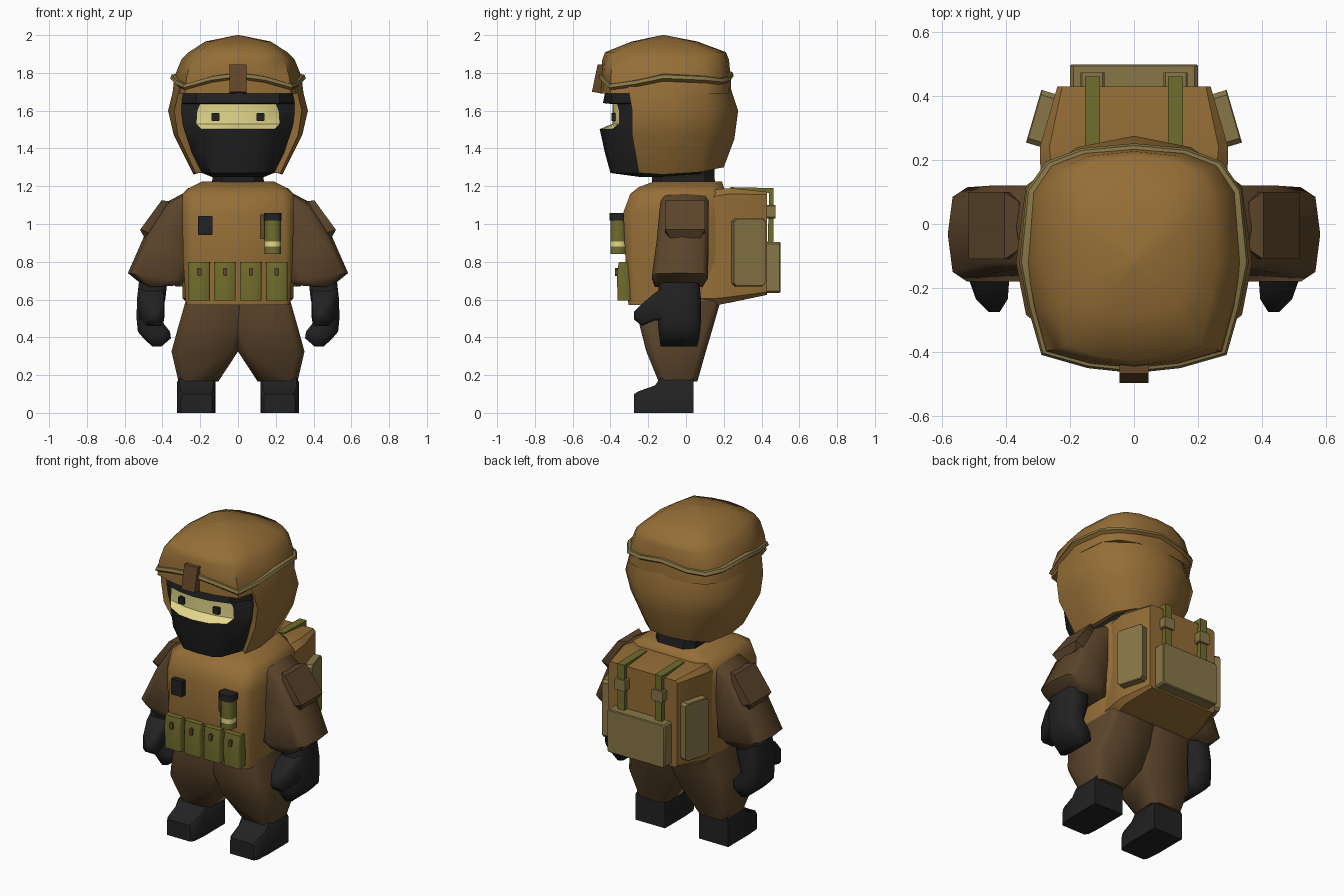
import bpy, bmesh, math
from mathutils import Vector


def mat(name, r, g, b):
    m = bpy.data.materials.new(name)
    m.diffuse_color = (r, g, b, 1)
    return m


TAN = mat("tan", 0.30, 0.156, 0.038)
BROWN = mat("dark_brown", 0.104, 0.058, 0.024)
BLACK = mat("black", 0.016, 0.016, 0.017)
OLIVE = mat("olive", 0.160, 0.150, 0.026)
KHAKI = mat("khaki", 0.245, 0.183, 0.063)
CREAM = mat("cream", 0.78, 0.69, 0.26)
LEATHER = mat("leather", 0.128, 0.061, 0.021)


def loft(name, rings, mats, closed=True, caps=True, angle=40, rule=None):
    """Skin a list of equal-length rings of 3D points."""
    mats = mats if isinstance(mats, list) else [mats]
    bm = bmesh.new()
    vs = [[bm.verts.new(p) for p in r] for r in rings]
    n = len(rings[0])
    for a, b in zip(vs, vs[1:]):
        for i in range(n if closed else n - 1):
            j = (i + 1) % n
            bm.faces.new((a[i], a[j], b[j], b[i]))
    if caps and closed:
        bm.faces.new(vs[0])
        bm.faces.new(vs[-1])
    bmesh.ops.remove_doubles(bm, verts=bm.verts, dist=1e-4)
    bmesh.ops.recalc_face_normals(bm, faces=bm.faces)
    if rule:
        for f in bm.faces:
            f.material_index = rule(f)
    me = bpy.data.meshes.new(name)
    bm.to_mesh(me)
    bm.free()
    for m in mats:
        me.materials.append(m)
    ob = bpy.data.objects.new(name, me)
    bpy.context.collection.objects.link(ob)
    if angle:
        bpy.ops.object.select_all(action='DESELECT')
        ob.select_set(True)
        bpy.context.view_layer.objects.active = ob
        bpy.ops.object.shade_smooth_by_angle(angle=math.radians(angle))
    return ob


def rr(u0, u1, v0, v1, b):
    """Rectangle with chamfered corners."""
    return [(u0 + b, v0), (u1 - b, v0), (u1, v0 + b), (u1, v1 - b),
            (u1 - b, v1), (u0 + b, v1), (u0, v1 - b), (u0, v0 + b)]


def level(z, x0, x1, y0, y1, b):
    return [(x, y, z) for x, y in rr(x0, x1, y0, y1, b)]


def full(half):
    """Mirror a front-to-back half ring across x = 0."""
    return half + [(-x, y, z) for x, y, z in reversed(half) if x > 1e-6]


def box(name, x0, x1, y0, y1, z0, z1, m, b=0.006):
    """Block whose edges are chamfered as seen from the front."""
    return loft(name, [[(x, y, z) for x, z in rr(x0, x1, z0, z1, b)] for y in (y0, y1)], m, angle=0)


# ---- helmet dome, rim band and side shell
H = [(0, -.455), (.14, -.44), (.28, -.40), (.32, -.26), (.347, -.12), (.325, .10), (.265, .185), (.16, .225), (0, .24)]


def dome(z, sx, sy):
    return full([(x * sx, -.12 + (y + .12) * sy, z) for x, y in H])


loft("helmet_dome", [dome(1.69, 1, 1), dome(1.78, .97, .99), dome(1.87, .865, .965), dome(1.91, .75, .92),
                     dome(1.966, .50, .50), dome(2.0, .02, .02)], TAN, angle=50)

BAND_Z = [1.785, 1.765, 1.725, 1.745, 1.775, 1.765, 1.755, 1.765, 1.79]


def band(s, dz):
    return full([(x * s, -.12 + (y + .12) * s, z + dz) for (x, y), z in zip(H, BAND_Z)])


loft("helmet_band", [band(.95, .020), band(1.015, .015), band(1.035, -.004), band(.97, -.022)],
     [KHAKI, TAN], caps=False, rule=lambda f: 0 if f.normal.z > -.15 else 1)

SHELL = [
    [(.255, -.27, 1.74), (.305, -.31, 1.74), (.335, -.12, 1.74), (.312, .10, 1.74), (.165, .207, 1.74), (0, .23, 1.74)],
    [(.285, -.27, 1.60), (.338, -.285, 1.60), (.37, -.12, 1.60), (.338, .12, 1.60), (.18, .24, 1.60), (0, .276, 1.60)],
    [(.265, -.26, 1.47), (.318, -.285, 1.47), (.34, -.12, 1.47), (.315, .10, 1.47), (.17, .22, 1.47), (0, .256, 1.45)],
    [(.185, -.22, 1.27), (.225, -.25, 1.27), (.235, -.12, 1.262), (.22, .08, 1.275), (.13, .17, 1.295), (0, .20, 1.30)],
    [(.15, -.20, 1.28), (.18, -.22, 1.28), (.19, -.12, 1.275), (.18, .06, 1.285), (.11, .13, 1.305), (0, .15, 1.31)]]
loft("helmet_side_shell", [h + [(-x, y, z) for x, y, z in reversed(h[:-1])] for h in SHELL], TAN, closed=False, angle=50)
loft("helmet_mount", [[(x, y, z) for y, z in ((-.42, 1.845), (-.468, 1.845), (-.498, 1.70), (-.44, 1.69))]
                      for x in (-.046, .046)], LEATHER, angle=0)

# ---- masked head with eye opening
FACE = [(1.25, -.25, -.24, .14, -.18, .14), (1.27, -.40, -.36, .14, -.23, .19), (1.38, -.43, -.375, .19, -.26, .245),
        (1.503, -.457, -.39, .195, -.28, .285), (1.53, -.39, -.355, .22, -.28, .292),
        (1.60, -.39, -.355, .215, -.28, .30), (1.635, -.39, -.365, .20, -.28, .30),
        (1.64, -.44, -.395, .22, -.28, .30), (1.69, -.43, -.395, .22, -.30, .29)]
loft("masked_head", [full([(0, c, z), (.1, c * .8 + f * .2, z), (xf, f, z), (xe, e, z), (xe * .8, .08, z), (0, .14, z)])
                     for z, c, f, xf, e, xe in FACE], [BLACK, CREAM], angle=30,
     rule=lambda f: int(1.505 < f.calc_center_median().z < 1.634 and f.calc_center_median().y < -.345))
for s in (-1, 1):
    box("eye", s * .12 - .021, s * .12 + .021, -.394, -.37, 1.545, 1.588, BLACK, .004)
loft("neck", [level(1.20, -.14, .14, -.18, .16, .05), level(1.245, -.135, .135, -.18, .15, .05),
              level(1.30, -.16, .16, -.2, .15, .05)], BLACK)

# ---- vest and backpack
loft("vest", [level(.57, -.275, .275, -.305, .17, .03), level(.80, -.29, .29, -.32, .2, .04),
              level(1.06, -.295, .295, -.332, .2, .05), level(1.16, -.295, .295, -.295, .2, .06),
              level(1.195, -.25, .25, -.25, .2, .06), level(1.225, -.19, .19, -.17, .19, .05)], TAN, angle=50)
loft("backpack", [[(x, y, z) for x, z in rr(-w, w, z0, z1, b)] for y, w, z0, z1, b in
                  ((.05, .275, .575, 1.15, .03), (.17, .293, .572, 1.185, .035), (.24, .295, .585, 1.19, .03),
                   (.43, .24, .625, 1.17, .015))], TAN, angle=40)
loft("back_pouch", [[(x, y, z) for x, z in rr(-w, w, z0, z1, .01)] for y, w, z0, z1 in
                    ((.42, .20, .635, .905), (.495, .20, .635, .905), (.50, .195, .64, .90))], KHAKI, angle=35)
for s in (-1, 1):
    # side panels follow the pack taper
    a, b, n = Vector((.305, .245, 0)), Vector((.257, .41, 0)), Vector((.033, .010, 0))
    rings = []
    for k, i in ((-.5, 0), (.9, 0), (1, .004)):
        rings.append([])
        for t, z in rr(0, .17, .67 + i, 1.03 - i, .015):
            p = a.lerp(b, t / .17) + n * k
            rings[-1].append((s * p.x, p.y, z))
    loft("side_panel", rings, KHAKI, angle=35)
    # straps over the top and down the back
    path = [((.235, 1.175), (.235, 1.195)), ((.44, 1.165), (.462, 1.19)), ((.425, .635), (.462, .635))]
    loft("pack_strap", [[(s * .13 - .024, *i), (s * .13 + .024, *i), (s * .13 + .024, *o), (s * .13 - .024, *o)]
                        for i, o in path], OLIVE, angle=0)
    box("strap_buckle", s * .13 - .038, s * .13 + .038, .425, .474, 1.03, 1.10, KHAKI)

# ---- front pouches and chest gear
for x in (-.205, -.068, .068, .205):
    loft("ammo_pouch", [level(.595, x - .056, x + .056, -.362, -.29, .008), level(.74, x - .056, x + .056, -.366, -.29, .008),
                        level(.80, x - .056, x + .056, -.355, -.29, .008)], OLIVE, angle=50)
    box("pouch_toggle", x - .011, x + .011, -.375, -.355, .725, .768, LEATHER, .005)
box("chest_radio", -.212, -.135, -.362, -.31, .942, 1.042, BLACK, .003)
loft("canister", [level(z, .141, .227, -.40, -.315, .022) for z in (.842, .88, .908, 1.02)], [OLIVE, CREAM], angle=50,
     rule=lambda f: int(.88 < f.calc_center_median().z < .908 and abs(f.normal.z) < .5))
loft("canister_cap", [level(z, .137, .231, -.404, -.311, .02) for z in (1.018, 1.059)], BLACK, angle=50)
box("canister_clip", .117, .145, -.36, -.31, .92, 1.05, LEATHER, .004)


# ---- limbs, built once per side
def arm_ring(s, inner, outer, y0, y1, b):
    """Chamfered section between an inner and an outer point in the xz plane."""
    (xi, zi), (xo, zo) = inner, outer
    return [(s * (xi + (xo - xi) * t), y, zi + (zo - zi) * t) for t, y in
            ((.0, y0 + b), (.2, y0), (.8, y0), (.95, y0 + b), (1, (y0 + y1) / 2), (.95, y1 - b),
             (.8, y1), (.2, y1), (0, y1 - b))]


for s in (-1, 1):
    loft("sleeve", [arm_ring(s, (.24, 1.02), (.285, 1.165), -.13, .12, .02), arm_ring(s, (.26, .93), (.38, 1.115), -.14, .12, .02),
                    arm_ring(s, (.27, .82), (.495, .94), -.155, .12, .03), arm_ring(s, (.28, .70), (.583, .74), -.18, .115, .03),
                    arm_ring(s, (.31, .675), (.49, .665), -.165, .09, .03)], BROWN, angle=55)
    loft("shoulder_pad", [[(s * x, y, z) for y, (x, z) in zip((c, d, d, c), (o, o, i, i))] for c, d, o, i in
                          ((-.08, .07, (.36, 1.12), (.33, 1.06)), (-.11, .10, (.405, 1.125), (.36, 1.0)),
                           (-.11, .10, (.518, .97), (.43, .94)), (-.085, .075, (.495, .925), (.43, .92)))], BROWN, angle=40)
    loft("glove", [[(s * x, y, z) for x, y, z in level(*r)] for r in
                   ((.69, .375, .525, -.14, .07, .03), (.60, .385, .535, -.155, .08, .035), (.50, .415, .537, -.15, .08, .035),
                    (.43, .36, .53, -.145, .075, .03), (.395, .355, .50, -.14, .07, .03), (.352, .405, .455, -.135, .06, .02))],
         BLACK, angle=60)
    loft("thumb", [[(s * x, y, z) for x, z in rr(x0, x1, z0, z1, .015)] for y, x0, x1, z0, z1 in
                   ((-.10, .395, .53, .49, .675), (-.165, .39, .52, .49, .635), (-.235, .395, .495, .46, .575),
                    (-.275, .42, .455, .495, .535))], BLACK, angle=60)
    loft("trouser_leg", [[(s * x, y, z) for x, y, z in r] for r in
                         (level(.60, -.04, .275, -.24, .185, .03), level(.46, -.04, .315, -.245, .145, .04),
                          level(.325, 0, .352, -.21, .105, .04), level(.165, .105, .315, -.145, .06, .035))], BROWN, angle=55)
    loft("boot", [[(s * x, y, z) for x, z in ((.118 + i, 0), (.322 - i, 0), (.322 - i, h - .02), (.31 - i, h),
                                              (.13 + i, h), (.118 + i, h - .02))] for y, h, i in
                  ((-.275, .10, .02), (-.25, .115, .006), (-.165, .145, 0), (-.135, .185, 0), (.04, .185, 0))],
         BLACK, angle=40)
